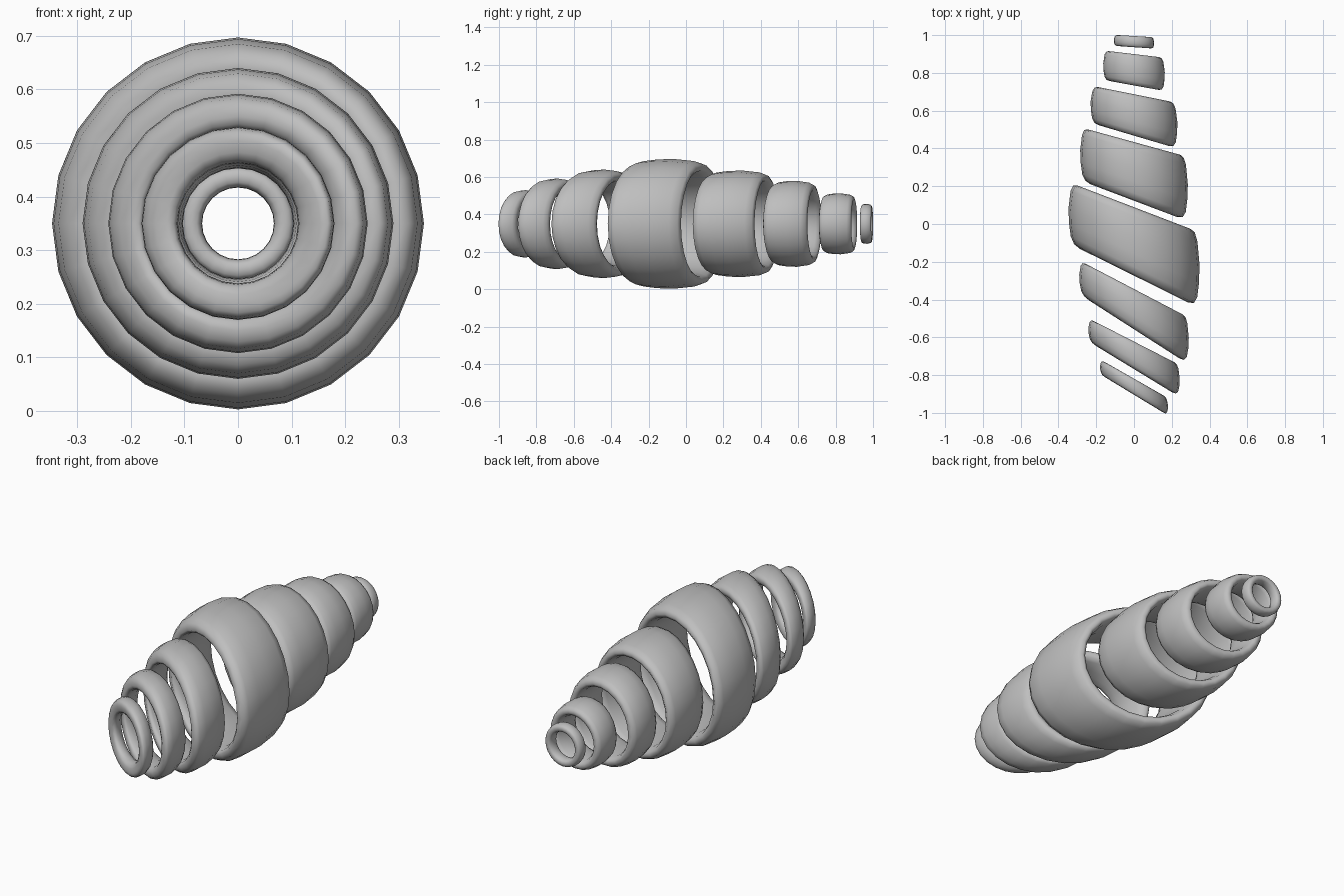
import bpy, bmesh, math

if "Cube" in bpy.data.objects:
    bpy.data.objects.remove(bpy.data.objects["Cube"])

grey = bpy.data.materials.new("plain_grey")
grey.diffuse_color = (0.52, 0.52, 0.52, 1)
grey.use_nodes = True
grey.node_tree.nodes["Principled BSDF"].inputs["Base Color"].default_value = grey.diffuse_color

SEG = 24
CZ = 0.35  # height of the common axis

# radius, thickness, front drop, back drop,
# then y of the front plane and of the back plane at x = -0.2 / +0.2 style
# pairs: (x left, y left, x right, y right)
RINGS = [
    (0.107, 0.040, 0.020, 0.020, (-0.085, 0.942, 0.085, 0.93), (-0.085, 1.0, 0.085, 0.99)),
    (0.163, 0.060, 0.032, 0.030, (-0.13, 0.757, 0.13, 0.71), (-0.13, 0.915, 0.13, 0.884)),
    (0.230, 0.068, 0.042, 0.040, (-0.19, 0.524, 0.185, 0.413), (-0.19, 0.725, 0.185, 0.65)),
    (0.285, 0.075, 0.055, 0.040, (-0.23, 0.210, 0.228, 0.037), (-0.23, 0.497, 0.25, 0.365)),
    (0.347, 0.085, 0.060, 0.045, (-0.29, -0.13, 0.286, -0.415), (-0.29, 0.2, 0.31, -0.03)),
    (0.290, 0.075, 0.052, 0.032, (-0.245, -0.40, 0.238, -0.71), (-0.265, -0.206, 0.26, -0.48)),
    (0.242, 0.070, 0.042, 0.028, (-0.21, -0.64, 0.20, -0.89), (-0.22, -0.51, 0.22, -0.735)),
    (0.180, 0.068, 0.026, 0.024, (-0.155, -0.81, 0.155, -0.998), (-0.165, -0.725, 0.16, -0.91)),
]


def plane_y(p, x):
    x0, y0, x1, y1 = p
    return y0 + (y1 - y0) * (x - x0) / (x1 - x0)


def profile(R, t, df, db):
    """Closed rounded cross-section as (position front to back, radius)."""
    rf, rb = R - df, R - db

    def side(mid):
        return [(0.03, rf + 0.5 * (mid - rf)), (0.13, rf + 0.8 * (mid - rf)),
                (0.33, rf + 0.95 * (mid - rf)), (0.57, mid),
                (0.87, rb + 0.75 * (mid - rb)), (0.97, rb + 0.45 * (mid - rb))]
    return [(0, rf)] + side(R) + [(1, rb)] + side(R - t)[::-1]


def slanted_ring(name, R, t, df, db, front, back):
    bm = bmesh.new()
    loops = []
    for i in range(SEG):
        a = 2 * math.pi * i / SEG
        loop = []
        for s, r in profile(R, t, df, db):
            x = r * math.cos(a)
            y = plane_y(front, x) * (1 - s) + plane_y(back, x) * s
            loop.append(bm.verts.new((x, y, CZ + r * math.sin(a))))
        loops.append(loop)
    n = len(loops[0])
    for i in range(SEG):
        p, q = loops[i], loops[(i + 1) % SEG]
        for j in range(n):
            k = (j + 1) % n
            bm.faces.new((p[j], p[k], q[k], q[j])).smooth = True
    bmesh.ops.recalc_face_normals(bm, faces=bm.faces)
    me = bpy.data.meshes.new(name)
    bm.to_mesh(me)
    bm.free()
    me.materials.append(grey)
    ob = bpy.data.objects.new(name, me)
    bpy.context.collection.objects.link(ob)


# spindle of eight slanted rings, from back to front
for i, ring in enumerate(RINGS):
    slanted_ring(f"slanted_ring_{i + 1}", *ring)
